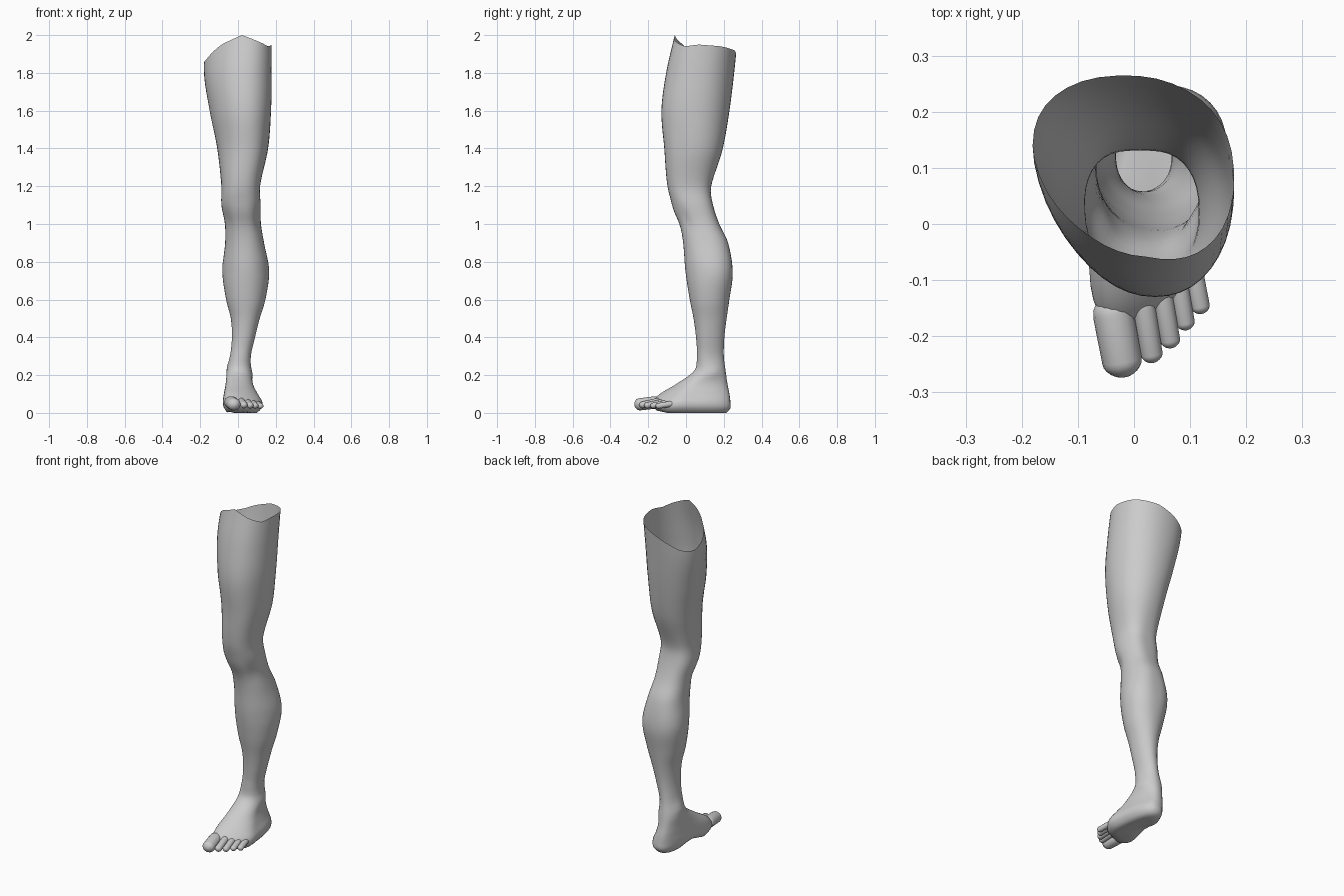
import bpy, bmesh, math
from mathutils import Vector

cube = bpy.data.objects.get("Cube")
if cube:
    bpy.data.objects.remove(cube, do_unlink=True)

skin = bpy.data.materials.new("plain grey")
skin.use_nodes = True
grey = (0.6, 0.6, 0.6, 1)
skin.diffuse_color = grey
skin.node_tree.nodes["Principled BSDF"].inputs["Base Color"].default_value = grey

SEGMENTS = 40

# Outline by height: z, inner x, outer x, front y, back y
OUTLINE = [
    (0, -.06, .10, -.18, .215), (.025, -.075, .125, -.21, .235),
    (.06, -.08, .128, -.21, .235), (.1, -.075, .105, -.17, .23),
    (.15, -.066, .08, -.075, .22), (.22, -.058, .07, .035, .21),
    (.3, -.042, .068, .057, .2), (.4, -.032, .09, .053, .203),
    (.5, -.038, .115, .04, .215), (.6, -.063, .145, .02, .23),
    (.75, -.083, .165, -.003, .252), (.9, -.068, .138, -.015, .225),
    (1, -.07, .122, -.033, .178), (1.1, -.088, .12, -.07, .15),
    (1.2, -.088, .117, -.098, .14), (1.4, -.11, .16, -.115, .195),
    (1.6, -.15, .175, -.13, .23), (1.8, -.18, .178, -.105, .255),
    (2, -.17, .178, -.06, .275)]

# Section character by height: z, shear, back taper, squareness, toe slant
CHARACTER = [
    (0, 0, .25, 2.7, .5), (.1, 0, .2, 2.5, .5), (.2, 0, .05, 2.2, .12),
    (.3, 0, .15, 2.1, 0), (.75, 0, -.1, 2.1, 0), (1.05, 0, 0, 2.4, 0),
    (1.5, .12, -.1, 2.1, 0), (2, .22, -.15, 2.2, 0)]

# Cut edge at the top: angle, height
RIM = [(-180, 1.87), (-140, 1.95), (-99, 2), (-70, 1.97), (-35, 1.94),
       (-10, 1.95), (30, 1.94), (75, 1.915), (120, 1.85), (150, 1.84), (180, 1.87)]

# Soft anatomy: angle, height, angular spread, height spread, amount
RELIEF = [(-85, 1.06, 25, .06, .006), (-145, 1.02, 22, .07, -.009),
          (-35, 1.02, 22, .07, -.009), (90, 1.15, 28, .12, -.008),
          (90, .78, 18, .12, -.005), (175, .25, 25, .03, .006),
          (10, .21, 25, .03, .006), (-25, 1.4, 18, .15, -.005)]


def sample(table, z, smooth=True):
    """Interpolate a table row at z."""
    i = 0
    while i < len(table) - 2 and z > table[i + 1][0]:
        i += 1
    a, b = table[i], table[i + 1]
    before, after = table[max(i - 1, 0)], table[min(i + 2, len(table) - 1)]
    h = b[0] - a[0]
    t = min(max((z - a[0]) / h, 0), 1)
    row = []
    for k in range(1, len(a)):
        value = a[k] + (b[k] - a[k]) * t
        if smooth:
            m0 = (b[k] - before[k]) / (b[0] - before[0]) * h
            m1 = (after[k] - a[k]) / (after[0] - a[0]) * h
            d = b[k] - a[k]
            value = a[k] + t * (m0 + t * (3 * d - 2 * m0 - m1 + t * (m0 + m1 - 2 * d)))
        row.append(value)
    return row


def bell(d, width):
    return math.exp(-(d / width) ** 2)


def section_point(angle, z):
    """Point on the leg skin at an angle and height."""
    x0, x1, y0, y1 = sample(OUTLINE, z)
    shear, taper, power, slant = sample(CHARACTER, z, False)

    def unit(a):
        c, s = math.cos(a), math.sin(a)
        c = math.copysign(abs(c) ** (2 / power), c)
        s = math.copysign(abs(s) ** (2 / power), s)
        return c * (1 - taper * s) - shear * s, s

    spread = [unit(math.tau * k / SEGMENTS)[0] for k in range(SEGMENTS)]
    u, s = unit(angle)
    u = (u - min(spread)) / (max(spread) - min(spread))
    x = x0 + (x1 - x0) * u
    y = (y0 + y1) / 2 + (y1 - y0) / 2 * s
    y += slant * (x - x0) * max(0, -s)
    # Raised bones and hollows between muscles
    for a, height, wide, tall, amount in RELIEF:
        gap = (math.degrees(angle) - a + 180) % 360 - 180
        push = amount * bell(gap, wide) * bell(z - height, tall)
        x += push * math.cos(angle)
        y += push * math.sin(angle)
    return x, y


def sole_lift(x, y, z):
    """Arch under the inner side and upturn beneath the toes."""
    low = max(0, 1 - z / .08)
    arch = .03 * bell(y - .03, .08) * min(max((.04 - x) / .1, 0), 1)
    return low * (arch + .018 * min(max((-y - .1) / .08, 0), 1))


def finish(name, bm):
    bmesh.ops.recalc_face_normals(bm, faces=bm.faces)
    mesh = bpy.data.meshes.new(name)
    bm.to_mesh(mesh)
    bm.free()
    mesh.materials.append(skin)
    obj = bpy.data.objects.new(name, mesh)
    bpy.context.collection.objects.link(obj)
    mesh.shade_smooth()
    return obj


# Leg, ankle and foot as one open-topped skin
bm = bmesh.new()
rings = []
levels = [(0, .3), (0, .7)] + [(k * .0125, 1) for k in range(20)]
levels += [(.25 + k * .025, 1) for k in range(71)]
for level, shrink in levels:
    ring = []
    for k in range(SEGMENTS):
        angle = math.tau * k / SEGMENTS - math.pi
        z = level
        if z > 1.6:
            rim = sample(RIM, math.degrees(angle), False)[0]
            z = 1.6 + (z - 1.6) / .4 * (rim - 1.6)
        x, y = section_point(angle, z)
        x, y = .02 + (x - .02) * shrink, .02 + (y - .02) * shrink
        ring.append(bm.verts.new((x, y, z + sole_lift(x, y, z))))
    rings.append(ring)
for lower, upper in zip(rings, rings[1:]):
    for k in range(SEGMENTS):
        n = (k + 1) % SEGMENTS
        bm.faces.new((lower[k], lower[n], upper[n], upper[k]))
bm.faces.new(rings[0])
finish("leg_and_foot", bm)


def toe(name, root, tip, radius):
    """Rounded toe with a slightly pinched middle."""
    root, tip = Vector(root), Vector(tip)
    axis = tip - root
    bm = bmesh.new()
    bmesh.ops.create_uvsphere(bm, u_segments=14, v_segments=14, radius=radius)
    length = axis.length - radius
    turn = Vector((0, 0, 1)).rotation_difference(axis)
    for v in bm.verts:
        if abs(v.co.z) < radius * .3:
            v.co.xy *= .96
        if v.co.z > 0:
            v.co.z += length
        v.co = root + turn @ v.co
        v.co.z = .042 + (v.co.z - .042) * .92
    finish(name, bm)


# Toes from the inner side outwards
toe("big_toe", (-.036, -.165, .056), (-.016, -.273, .042), .038)
toe("second_toe", (.018, -.15, .062), (.034, -.247, .038), .021)
toe("third_toe", (.05, -.125, .058), (.067, -.221, .036), .019)
toe("fourth_toe", (.078, -.1, .054), (.094, -.189, .035), .018)
toe("little_toe", (.105, -.08, .048), (.121, -.16, .034), .018)
